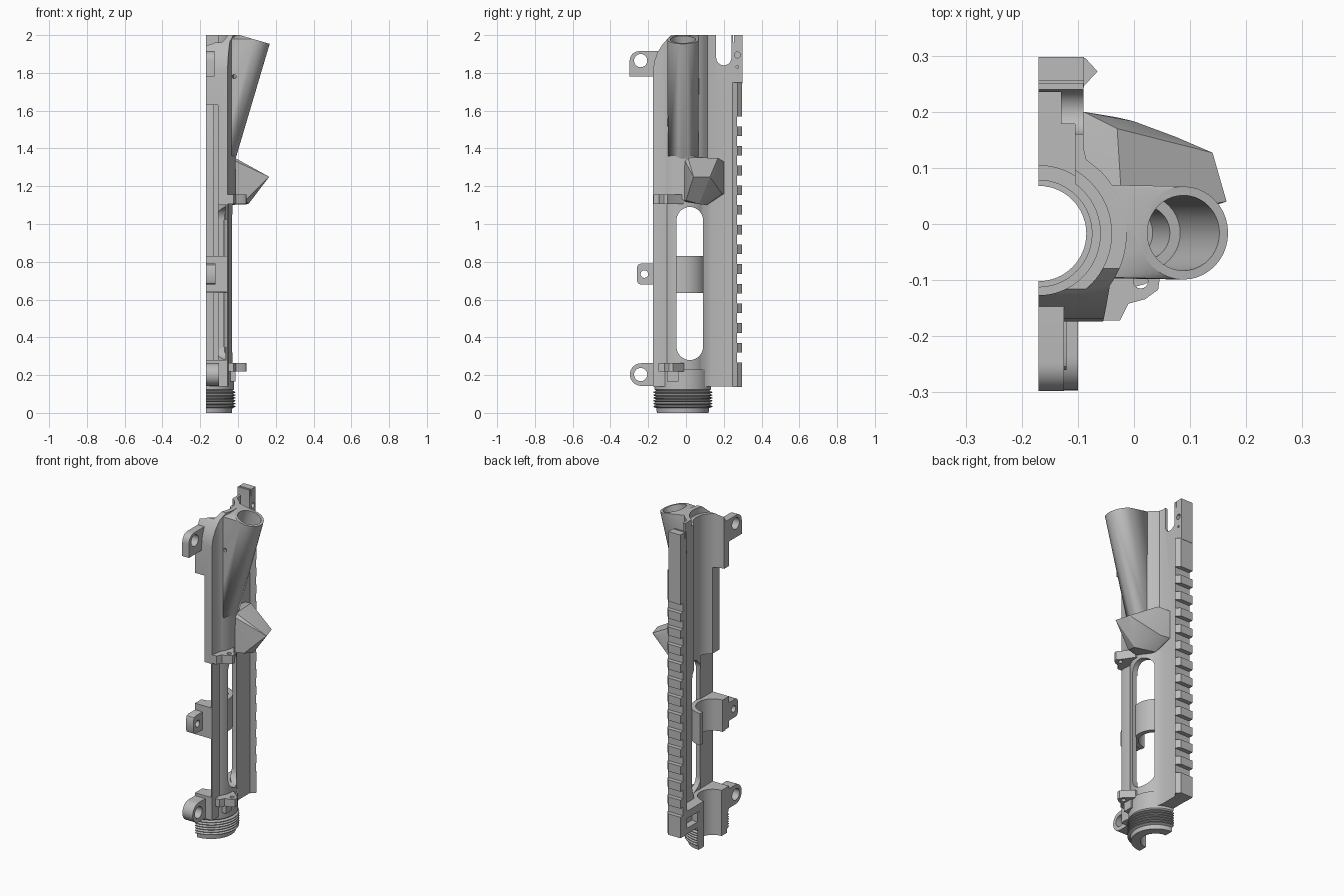
import bpy, bmesh, math
from mathutils import Vector

cube = bpy.data.objects.get("Cube")
if cube:
    bpy.data.objects.remove(cube, do_unlink=True)

grey = bpy.data.materials.new("metal grey")
grey.use_nodes = True
colour = (0.5, 0.5, 0.5, 1)
grey.diffuse_color = colour
grey.node_tree.nodes["Principled BSDF"].inputs["Base Color"].default_value = colour

CX, CY = -0.17, -0.017          # bore axis, on the flat split plane


def finish(name, bm):
    bmesh.ops.recalc_face_normals(bm, faces=bm.faces)
    mesh = bpy.data.meshes.new(name)
    bm.to_mesh(mesh)
    bm.free()
    obj = bpy.data.objects.new(name, mesh)
    bpy.context.collection.objects.link(obj)
    mesh.materials.append(grey)
    return obj


def prism(name, pts, axis, lo, hi):
    """Extrude a 2D outline along x (y,z points), y (x,z) or z (x,y)."""
    place = {"x": lambda p, h: (h, p[0], p[1]),
             "y": lambda p, h: (p[0], h, p[1]),
             "z": lambda p, h: (p[0], p[1], h)}[axis]
    bm = bmesh.new()
    a = [bm.verts.new(place(p, lo)) for p in pts]
    b = [bm.verts.new(place(p, hi)) for p in pts]
    bm.faces.new(a)
    bm.faces.new(b)
    n = len(pts)
    for i in range(n):
        bm.faces.new((a[i], a[(i + 1) % n], b[(i + 1) % n], b[i]))
    return finish(name, bm)


def box(name, x, y, z):
    return prism(name, [(x[0], y[0]), (x[1], y[0]), (x[1], y[1]), (x[0], y[1])], "z", *z)


def arc(c, r, a0=0, a1=360, n=32):
    steps = n if a1 - a0 == 360 else n + 1
    return [(c[0] + r * math.cos(math.radians(a0 + (a1 - a0) * i / n)),
             c[1] + r * math.sin(math.radians(a0 + (a1 - a0) * i / n))) for i in range(steps)]


def hull(name, pts):
    bm = bmesh.new()
    for p in pts:
        bm.verts.new(p)
    res = bmesh.ops.convex_hull(bm, input=bm.verts)
    junk = {g for g in res["geom_interior"] + res["geom_unused"] if isinstance(g, bmesh.types.BMVert)}
    bmesh.ops.delete(bm, geom=list(junk), context="VERTS")
    bmesh.ops.dissolve_limit(bm, angle_limit=0.002, verts=bm.verts, edges=bm.edges)
    return finish(name, bm)


def circle3(centre, direction, r, n=40):
    q = direction.to_track_quat("Z", "Y")
    return [centre + q @ Vector((x, y, 0)) for x, y in arc((0, 0), r, n=n)]


def half_ring(name, profile, n=40):
    """Turn a closed (radius, z) outline through half a circle about the bore."""
    bm = bmesh.new()
    rows = []
    for i in range(n + 1):
        t = -math.pi / 2 + math.pi * i / n
        rows.append([bm.verts.new((CX + r * math.cos(t), CY + r * math.sin(t), z)) for r, z in profile])
    m = len(profile)
    for a, b in zip(rows, rows[1:]):
        for j in range(m):
            bm.faces.new((a[j], a[(j + 1) % m], b[(j + 1) % m], b[j]))
    bm.faces.new(rows[0])
    bm.faces.new(rows[-1])
    return finish(name, bm)


def cut(obj, *cutters):
    for c in cutters:
        mod = obj.modifiers.new("cut", "BOOLEAN")
        mod.operation, mod.solver, mod.object = "DIFFERENCE", "EXACT", c
        bpy.context.view_layer.objects.active = obj
        bpy.ops.object.modifier_apply(modifier=mod.name)
        bpy.data.objects.remove(c, do_unlink=True)


def bore(r=0.11, lo=0.28, hi=2.1):
    return prism("bore", arc((CX, CY), r, n=64), "z", lo, hi)


def shell(name, r, z0, z1):
    """Flat bottom, round side, upright top, stepped channel under the rail."""
    outline = ([(CX, -0.174), (-0.055, -0.174), (-0.05, -0.15)]
               + arc((CX, CY), r, -36, 45, 20)
               + [(-0.085, 0.115), (-0.09, 0.135), (-0.09, 0.25), (CX, 0.25)])
    channel = [(-0.3, 0.03), (-0.105, 0.03), (-0.105, 0.178), (-0.13, 0.178), (-0.13, 0.235), (-0.3, 0.235)]
    obj = prism(name, outline, "z", z0, z1)
    cut(obj, bore(), prism("channel", channel, "z", 0.28, 2.1))
    return obj


# Lower shell with the long side port
port = arc((0.02, 1.02), 0.07, 0, 180, 16) + arc((0.02, 0.35), 0.07, 180, 360.01, 16)
lower = shell("lower_shell", 0.142, 0.14, 1.13)
cut(lower, bore(0.085, 0.1, 0.3), prism("port", port, "x", -0.13, 0.1),
    box("channel_end_gap", (-0.3, -0.13), (0.11, 0.235), (0.175, 0.235)),
    box("front_opening", (-0.3, -0.06), (-0.3, -0.05), (0.28, 0.64)),
    box("middle_opening", (-0.3, -0.06), (-0.3, -0.05), (0.83, 1.1)),
    box("rear_opening", (-0.3, -0.105), (-0.3, -0.05), (1.05, 1.2)))

# Upper shell with rounded rear corner and sight notch
notch = [(0.24, 2.1), (0.16, 2.1)] + arc((0.2, 1.88), 0.04, 180, 359.9, 12)
corner = [(-0.176, 1.8), (-0.168, 1.86), (-0.15, 1.91), (-0.125, 1.95), (-0.1, 1.978),
          (-0.07, 2.01), (-0.07, 2.1), (-0.3, 2.1), (-0.3, 1.8)]
upper = shell("upper_shell", 0.157, 1.13, 2.0)
cut(upper, bore(0.13, 1.96, 2.1), prism("notch", notch, "x", -0.3, 0.1),
    box("rear_opening", (-0.3, -0.105), (-0.3, -0.05), (1.0, 1.63)),
    prism("rear_corner", corner, "x", -0.3, 0.1))

# Threaded nose with collar
threads = [(0.085, 0.0), (0.137, 0.0), (0.14, 0.025)]
for i in range(6):
    z = 0.028 + i * 0.015
    threads += [(0.156, z + 0.004), (0.156, z + 0.008), (0.142, z + 0.014)]
half_ring("threaded_nose", threads + [(0.15, 0.125), (0.15, 0.23), (0.085, 0.23)])

# Inner strap across the port
half_ring("inner_strap", [(0.095, 0.635), (0.122, 0.635), (0.122, 0.83), (0.095, 0.83)])

# Top rail with cross slots
rail = prism("top_rail", [(CX, 0.245), (-0.09, 0.245), (-0.065, 0.272), (-0.087, 0.296), (CX, 0.296)],
             "z", 0.138, 1.75)
cut(rail, *[box("slot", (-0.3, 0), (0.27, 0.4), (1.517 - 0.1042 * i, 1.57 - 0.1042 * i))
            for i in range(13)])
rear = box("rail_rear_block", (CX, -0.089), (0.243, 0.298), (1.745, 2.0))
cut(rear, prism("sight_hole", arc((0.272, 1.895), 0.016), "x", -0.12, 0),
    prism("pin_hole", arc((0.272, 1.832), 0.007, n=12), "x", -0.12, 0),
    box("end_notch", (-0.3, 0), (0.2, 0.255), (1.96, 2.1)))

# Mounting lugs: outline, thickness and pin hole
lugs = [
    ("front_lug", arc((-0.237, 0.203), 0.06, 90, 270, 16) + [(-0.15, 0.143), (-0.15, 0.263)],
     -0.1, (-0.24, 0.203), 0.035),
    ("middle_lug", [(-0.15, 0.68), (-0.24, 0.68), (-0.254, 0.686), (-0.26, 0.7), (-0.26, 0.77),
                    (-0.254, 0.784), (-0.24, 0.79), (-0.15, 0.79)],
     -0.12, (-0.22, 0.735), 0.02),
    ("rear_lug", arc((-0.248, 1.865), 0.05, 90, 180, 8) + [(-0.298, 1.78), (-0.145, 1.78), (-0.145, 1.915)],
     -0.125, (-0.24, 1.865), 0.035),
]
for name, pts, x1, hole, r in lugs:
    lug = prism(name, pts, "x", CX, x1)
    cut(lug, prism("pin_hole", arc(hole, r), "x", -0.3, 0.1))

# Slanted plunger housing blended into the shell
slope = Vector((0.175, 0, 0.6)).normalized()
top = Vector((0.088, -0.016, 1.977))
low = top - slope * 0.64
housing = hull("plunger_housing", circle3(top, slope, 0.083) + circle3(low, slope, 0.08)
               + [(-0.05, -0.095, 1.98), (-0.05, 0.07, 2.0), (-0.05, -0.095, 1.3), (-0.05, 0.065, 1.3)])
cut(housing, bore(), bore(0.13, 1.96),
    hull("wide_hole", circle3(top + slope * 0.1, slope, 0.067) + circle3(top - slope * 0.25, slope, 0.067)),
    hull("narrow_hole", circle3(top - slope * 0.2, slope, 0.048) + circle3(top - slope * 0.36, slope, 0.048)),
    prism("pin_hole", arc((-0.02, 1.78), 0.011, n=16), "y", -0.2, -0.07))

# Faceted deflector behind the port
deflector = hull("deflector", [
    (-0.05, -0.015, 1.35), (-0.02, 0.01, 1.352), (-0.09, 0.2, 1.33), (-0.03, 0.17, 1.35),
    (0.165, 0.04, 1.25), (0.14, 0.127, 1.25), (0.075, 0.155, 1.26), (0.0, 0.183, 1.27),
    (0.055, 0.07, 1.105), (0.04, 0.0, 1.125), (-0.05, -0.015, 1.12), (-0.09, 0.105, 1.34),
    (-0.09, 0.2, 1.16), (-0.03, 0.19, 1.16), (-0.06, 0.11, 1.1), (-0.09, 0.105, 1.13)])
cut(deflector, bore())

# Cover hinge tabs
for name, z0, z1, y0 in (("rear_hinge_tab", 1.105, 1.157, -0.172), ("front_hinge_tab", 0.218, 0.265, -0.145)):
    tab = prism(name, [(-0.08, y0), (-0.025, y0), (-0.01, y0 + 0.03), (0.02, y0 + 0.038),
                       (0.043, y0 + 0.055), (0.046, y0 + 0.075), (0.03, y0 + 0.09), (-0.02, -0.01),
                       (-0.06, -0.01)], "z", z0, z1)
    cut(tab, bore(0.12, 0.1), prism("pin_hole", arc((0.012, y0 + 0.07), 0.013, n=16), "z", 0, 2))
box("front_tab_support", (-0.04, -0.012), (-0.1, -0.04), (0.165, 0.22))

# Smooth round surfaces, keep edges crisp
bpy.ops.object.select_all(action="DESELECT")
for obj in bpy.context.scene.objects:
    if obj.type == "MESH" and grey.name in obj.data.materials:
        obj.select_set(True)
        bpy.context.view_layer.objects.active = obj
bpy.ops.object.shade_smooth_by_angle(angle=math.radians(25))
